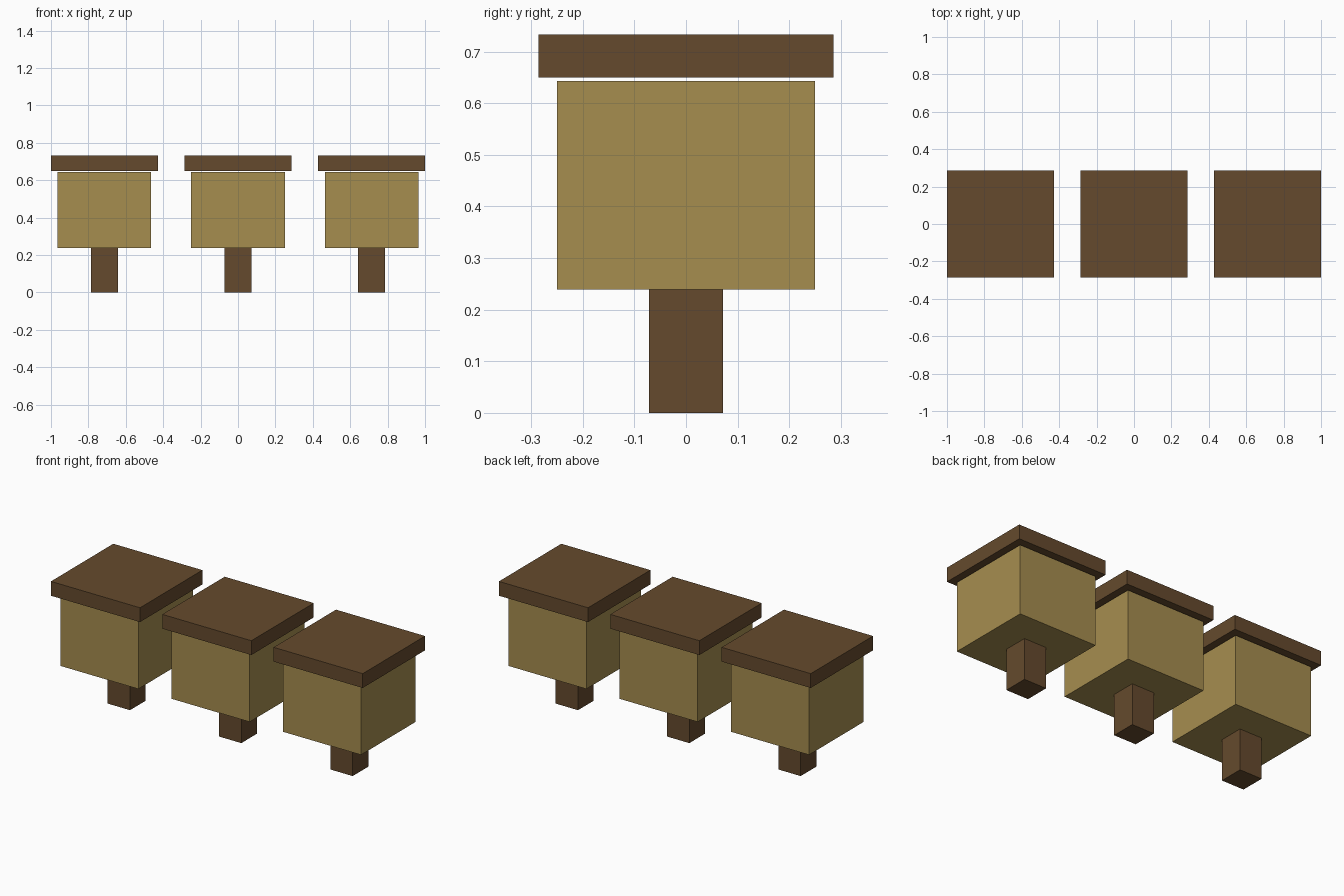
import bpy
import bmesh

if "Cube" in bpy.data.objects:
    bpy.data.objects.remove(bpy.data.objects["Cube"])


def material(name, rgb):
    m = bpy.data.materials.new(name)
    m.diffuse_color = (*rgb, 1.0)
    m.use_nodes = True
    m.node_tree.nodes["Principled BSDF"].inputs["Base Color"].default_value = m.diffuse_color
    return m


dark_wood = material("dark brown wood", (0.130, 0.0685, 0.0262))
light_wood = material("tan wood", (0.381, 0.266, 0.078))


def box(name, x, width, z0, z1, mat):
    """Square box centred on (x, 0), spanning z0 to z1."""
    bm = bmesh.new()
    bmesh.ops.create_cube(bm, size=1.0)
    bmesh.ops.scale(bm, vec=(width, width, z1 - z0), verts=bm.verts)
    mesh = bpy.data.meshes.new(name)
    bm.to_mesh(mesh)
    bm.free()
    mesh.materials.append(mat)
    obj = bpy.data.objects.new(name, mesh)
    obj.location = (x, 0, (z0 + z1) / 2)
    bpy.context.collection.objects.link(obj)
    return obj


# Three identical boxes on posts, in a row
for side, x in (("left", -0.7143), ("middle", 0.0), ("right", 0.7143)):
    box(side + "_post", x, 0.1428, 0.0, 0.239, dark_wood)
    box(side + "_box", x, 0.5, 0.239, 0.643, light_wood)
    # Lid floats just above the box
    box(side + "_lid", x, 0.5714, 0.650, 0.733, dark_wood)
